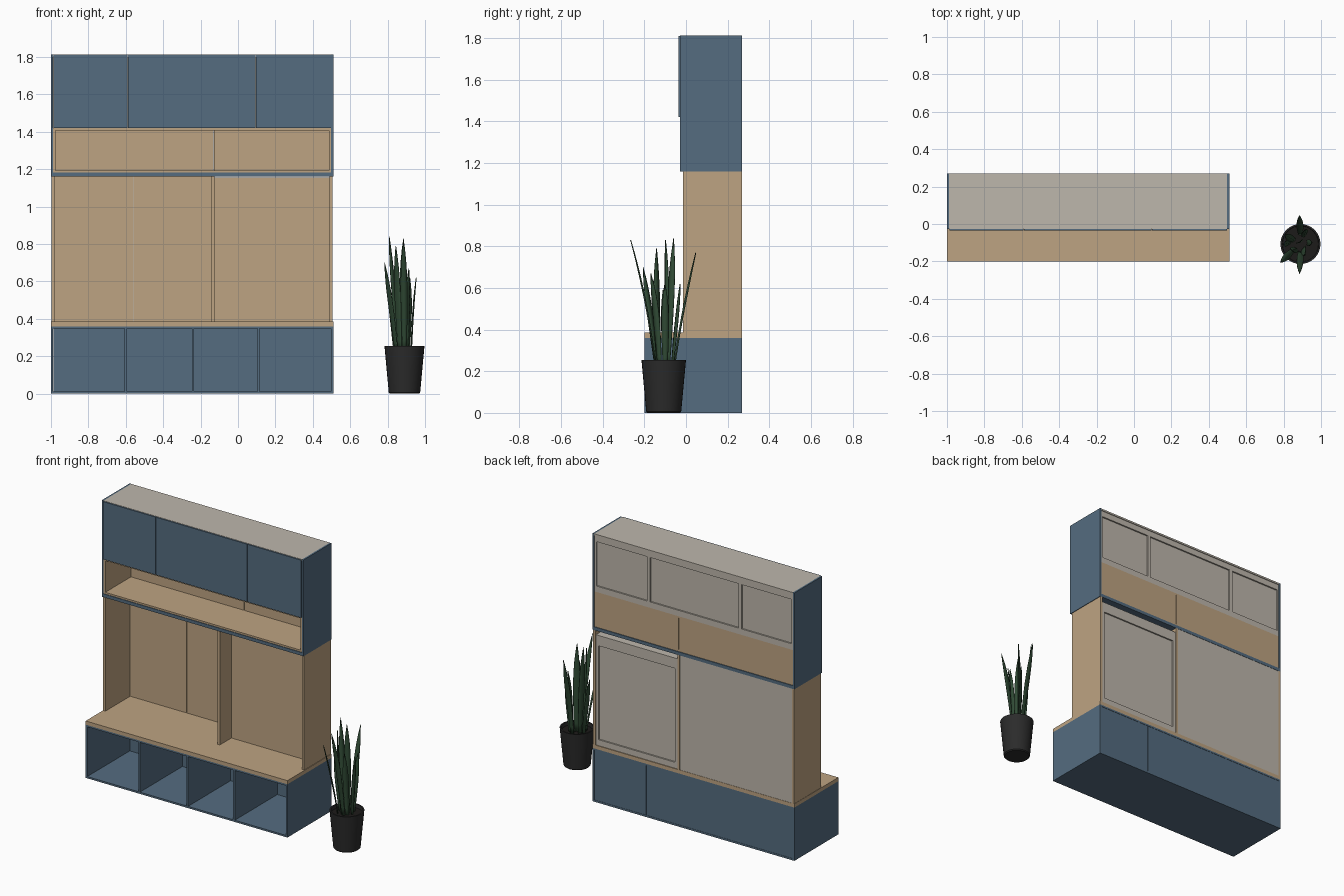
import bpy, bmesh, math
from mathutils import Vector

cube = bpy.data.objects.get("Cube")
if cube:
    bpy.data.objects.remove(cube)


def material(name, rgb):
    m = bpy.data.materials.new(name)
    m.use_nodes = True
    m.diffuse_color = (*rgb, 1)
    m.node_tree.nodes["Principled BSDF"].inputs["Base Color"].default_value = (*rgb, 1)
    return m


BLUE = material("slate blue", (0.089, 0.15, 0.216))
WOOD = material("light oak", (0.515, 0.371, 0.223))
GREY = material("warm grey", (0.515, 0.474, 0.413))
POT = material("charcoal", (0.024, 0.024, 0.024))
SOIL = material("dark soil", (0.012, 0.011, 0.010))
LEAF = material("leaf green", (0.030, 0.070, 0.036))


def finish(name, bm, mat):
    bmesh.ops.recalc_face_normals(bm, faces=bm.faces)
    mesh = bpy.data.meshes.new(name)
    bm.to_mesh(mesh)
    bm.free()
    mesh.materials.append(mat)
    ob = bpy.data.objects.new(name, mesh)
    bpy.context.collection.objects.link(ob)
    return ob


def box(name, mat, x, y, z):
    """Board given by its (min, max) along each axis."""
    bm = bmesh.new()
    bmesh.ops.create_cube(bm, size=1)
    for v in bm.verts:
        v.co = [r[0] if c < 0 else r[1] for c, r in zip(v.co, (x, y, z))]
    return finish(name, bm, mat)


L, R = -1.0, 0.51        # outer sides
FRONT, BACK = -0.2, 0.27
T = 0.012                # board thickness
UP = -0.028              # front of the upper cabinet


def frame(name, mat, x, y, z, side, top, bottom):
    """Rectangular frame of two stiles and two rails."""
    box(name + "_stile_a", mat, (x[0], x[0] + side), y, z)
    box(name + "_stile_b", mat, (x[1] - side, x[1]), y, z)
    inner = (x[0] + side, x[1] - side)
    box(name + "_top_rail", mat, inner, y, (z[1] - top, z[1]))
    box(name + "_bottom_rail", mat, inner, y, (z[0], z[0] + bottom))


# Base with open cubbies
frame("base", BLUE, (L, R), (FRONT, BACK), (0, 0.36), T, T, T)
for i, x in enumerate((-0.6, -0.24, 0.11)):
    box(f"base_divider_{i}", BLUE, (x - T / 2, x + T / 2), (FRONT, 0.255), (T, 0.348))
edges = (L + T, -0.6, 0.11, R - T)
for i in range(3):
    box(f"base_back_{i}", BLUE, (edges[i] + 0.001, edges[i + 1] - 0.001), (0.255, 0.268), (T, 0.348))
box("bench_top", WOOD, (L, R), (FRONT, BACK), (0.36, 0.385))

# Middle section: sides, divider and wall panels
MID = (0.385, 1.16)
for name, x in (("right", -0.998), ("left", 0.49)):
    box(f"middle_side_{name}", WOOD, (x, x + 0.016), (-0.015, BACK), MID)
box("middle_divider", WOOD, (-0.142, -0.126), (-0.015, BACK), MID)
for i, x in enumerate(((-0.982, -0.562), (-0.558, -0.142))):
    box(f"wall_panel_{i}", WOOD, x, (0.25, 0.258), MID)
box("wall_backing", GREY, (-0.982, -0.142), (0.258, 0.268), MID)

# Forward panel of the wide bay, with its framed back
box("bay_panel", WOOD, (-0.126, 0.49), (0.11, 0.125), (0.385, 1.155))
box("bay_core", GREY, (-0.124, 0.488), (0.125, 0.255), (0.385, 1.13))
frame("bay_back", GREY, (-0.124, 0.488), (0.255, 0.265), (0.385, 1.13), 0.02, 0.07, 0.04)

# Upper cabinet shell
for name, x in (("right", L), ("left", R - T)):
    box(f"upper_side_{name}", BLUE, (x, x + T), (UP, BACK), (1.16, 1.812))
IN = (L + T, R - T)
box("upper_bottom", BLUE, IN, (UP, BACK), (1.16, 1.182))
box("upper_top", GREY, IN, (UP, BACK), (1.8, 1.812))

# Open niche lined with wood
frame("niche", WOOD, IN, (UP + 0.004, 0.265), (1.182, 1.42), T, T, T)
for i, x in enumerate(((-0.976, -0.132), (-0.128, 0.486))):
    box(f"niche_back_{i}", WOOD, x, (0.25, 0.265), (1.194, 1.408))

# Doors and partitions
splits = (L + T, -0.59, 0.095, R - T)
for i in range(3):
    a, b = splits[i], splits[i + 1]
    box(f"door_{i}", BLUE, (a + 0.002, b - 0.002), (-0.036, UP + 0.006), (1.42, 1.81))
    frame(f"upper_back_{i}", GREY, (a, b), (0.255, 0.265), (1.42, 1.8), 0.012, 0.04, 0.04)
    if i:
        box(f"upper_partition_{i}", GREY, (a - T / 2, a + T / 2), (UP + 0.006, 0.25), (1.42, 1.8))
box("upper_back_panel", GREY, IN, (0.245, 0.255), (1.42, 1.8))

# Plant pot turned from a profile
PX, PY = 0.89, -0.107
N = 32


def lathe(name, mat, profile):
    bm = bmesh.new()
    rings = [[bm.verts.new((PX + r * math.cos(k * math.tau / N), PY + r * math.sin(k * math.tau / N), z))
              for k in range(N)] for r, z in profile]
    for a, b in zip(rings, rings[1:]):
        for k in range(N):
            j = (k + 1) % N
            bm.faces.new((a[k], a[j], b[j], b[k]))
    bm.faces.new(rings[0])
    bm.faces.new(rings[-1])
    return finish(name, bm, mat)


smooth = [lathe("pot", POT, ((0.078, 0), (0.084, 0.006), (0.107, 0.255), (0.098, 0.255), (0.096, 0.225))),
          lathe("soil", SOIL, ((0.095, 0.22), (0.095, 0.232)))]


def leaf(i, root, tip, width, turn):
    """Pointed, lightly folded blade curving from root to tip."""
    bm = bmesh.new()
    root, tip = Vector(root), Vector(tip)
    across = Vector((math.cos(turn), math.sin(turn), 0))
    fold = Vector((-across.y, across.x, 0))
    rows, steps = [], 10
    for s in range(steps + 1):
        t = s / steps
        p = root.lerp(tip, t)
        lean = (t * t - t) * 0.35
        p += Vector((tip.x - root.x, tip.y - root.y, 0)) * lean
        w = width / 2 * max(0.02, (0.55 + 0.9 * t) * (1 - t ** 3))
        rows.append([bm.verts.new(p + across * w * k + fold * w * 0.3 * abs(k)) for k in (-1, 0, 1)])
    for a, b in zip(rows, rows[1:]):
        for k in range(2):
            bm.faces.new((a[k], a[k + 1], b[k + 1], b[k]))
    ob = finish(f"leaf_{i}", bm, LEAF)
    mod = ob.modifiers.new("thickness", "SOLIDIFY")
    mod.thickness = 0.004
    smooth.append(ob)


# Leaves: root, tip, width, facing
leaves = (((0.89, -0.06), (0.885, 0.045, 0.77), 0.042, 0.1),
          ((0.89, -0.15), (0.885, -0.268, 0.83), 0.042, 0.0),
          ((0.86, -0.09), (0.81, -0.06, 0.84), 0.044, 1.0),
          ((0.89, -0.10), (0.885, -0.10, 0.83), 0.05, 0.5),
          ((0.87, -0.13), (0.845, -0.14, 0.79), 0.05, 2.4),
          ((0.85, -0.14), (0.785, -0.205, 0.70), 0.042, 2.3),
          ((0.93, -0.10), (0.955, -0.10, 0.62), 0.042, 1.57),
          ((0.91, -0.07), (0.92, -0.03, 0.62), 0.042, 0.4),
          ((0.91, -0.13), (0.915, -0.17, 0.67), 0.044, 0.9),
          ((0.84, -0.10), (0.80, -0.11, 0.60), 0.04, 1.3))
for i, (root, tip, width, turn) in enumerate(leaves):
    leaf(i, (*root, 0.225), tip, width, turn)

bpy.ops.object.select_all(action="DESELECT")
for ob in smooth:
    ob.select_set(True)
bpy.context.view_layer.objects.active = smooth[0]
bpy.ops.object.shade_smooth_by_angle(angle=math.radians(35))
